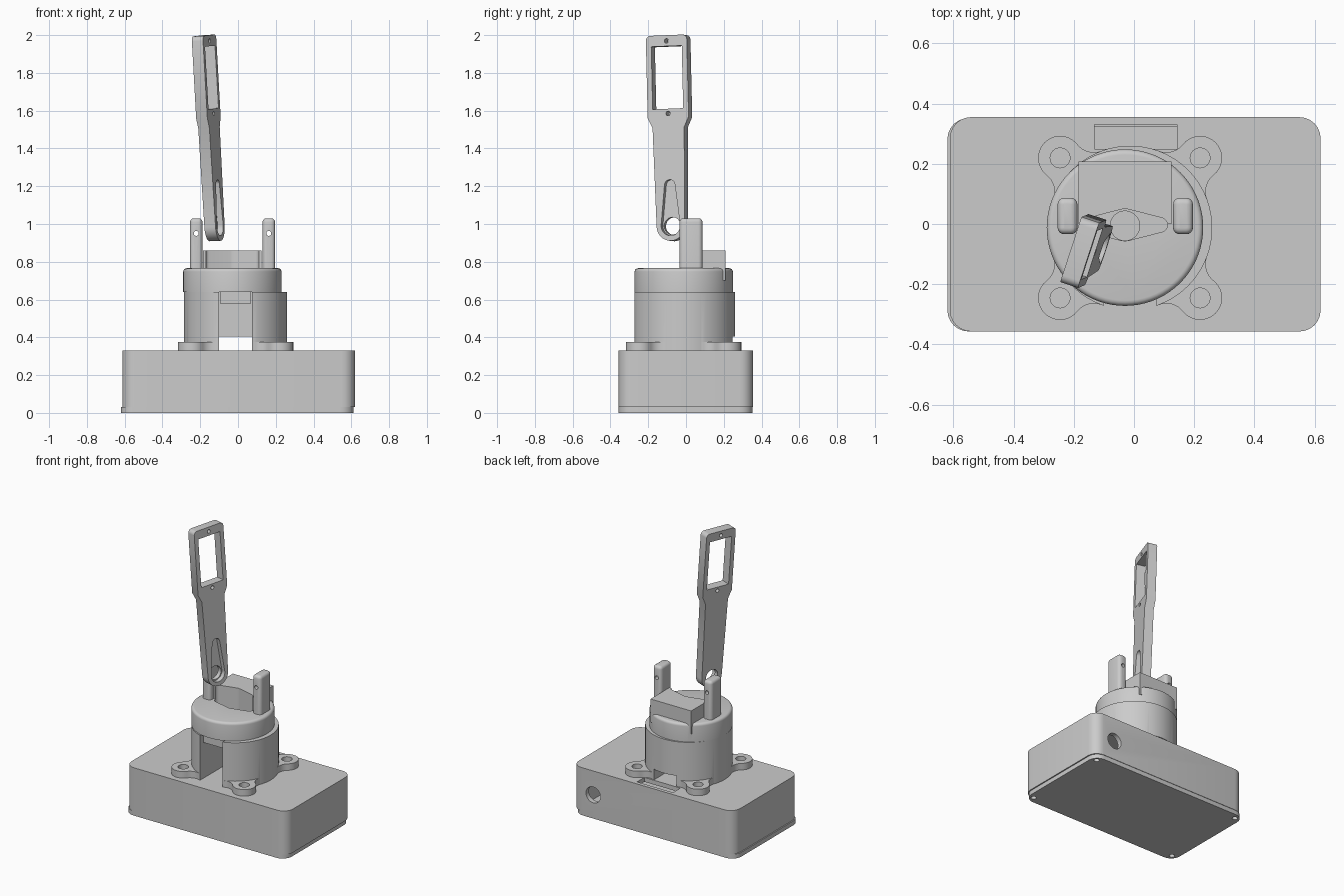
import bpy, bmesh
from math import sin, cos, radians, acos, sqrt, atan2, pi
from mathutils import Matrix, Vector

if "Cube" in bpy.data.objects:
    bpy.data.objects.remove(bpy.data.objects["Cube"])


def arc(cx, cy, r, a0, a1, n=12):
    """Points on an arc, angles in degrees."""
    return [(cx + r * cos(radians(a0 + (a1 - a0) * i / n)),
             cy + r * sin(radians(a0 + (a1 - a0) * i / n))) for i in range(n + 1)]


def circle(cx, cy, r, n=32):
    return arc(cx, cy, r, 0, 360, n)[:-1]


def rect(x0, x1, y0, y1, r=0.0, n=6):
    if r == 0:
        return [(x0, y0), (x1, y0), (x1, y1), (x0, y1)]
    return (arc(x1 - r, y1 - r, r, 0, 90, n) + arc(x0 + r, y1 - r, r, 90, 180, n)
            + arc(x0 + r, y0 + r, r, 180, 270, n) + arc(x1 - r, y0 + r, r, 270, 360, n))


def taper(r0, r1, length):
    """Half of a two-circle slot pointing along +y: upper round then lower round."""
    a = 90 - math_deg(acos((r0 - r1) / length))
    return arc(0, length, r1, a, 180 - a) + arc(0, 0, r0, 180 - a, 360 + a, 24)


def math_deg(a):
    return a * 180 / pi


def prism(name, pts, z0, z1, bevel=0.0, mat=None):
    bm = bmesh.new()
    face = bm.faces.new([bm.verts.new((x, y, z0)) for x, y in pts])
    ext = bmesh.ops.extrude_face_region(bm, geom=[face])
    bmesh.ops.translate(bm, vec=(0, 0, z1 - z0),
                        verts=[v for v in ext['geom'] if isinstance(v, bmesh.types.BMVert)])
    if bevel:
        top = [e for e in bm.edges if all(abs(v.co.z - z1) < 1e-6 for v in e.verts)]
        bmesh.ops.bevel(bm, geom=top, offset=bevel, segments=4, profile=0.5, affect='EDGES')
    bmesh.ops.recalc_face_normals(bm, faces=bm.faces)
    if mat:
        bm.transform(mat)
    me = bpy.data.meshes.new(name)
    bm.to_mesh(me)
    bm.free()
    ob = bpy.data.objects.new(name, me)
    bpy.context.collection.objects.link(ob)
    return ob


def combine(ob, others, op='DIFFERENCE'):
    """Apply booleans one after another and discard the helper objects."""
    for other in others:
        m = ob.modifiers.new('bool', 'BOOLEAN')
        m.operation, m.object, m.solver = op, other, 'EXACT'
        dg = bpy.context.evaluated_depsgraph_get()
        dg.update()
        me = bpy.data.meshes.new_from_object(ob.evaluated_get(dg))
        ob.modifiers.clear()
        ob.data = me
        bpy.data.objects.remove(other)
    return ob


def cutter(pts, z0, z1, mat=None):
    ob = prism('cutter', pts, z0, z1, mat=mat)
    ob.hide_render = True
    return ob


# prism axis turned to run along +y (profile given as x, z; depth runs -y)
along_y = Matrix.Rotation(pi / 2, 4, 'X')

# hollow box with cable slot and a round socket hole in the back
box = prism('box', rect(-0.612, 0.62, -0.357, 0.355, 0.07), 0.03, 0.33)
combine(box, [cutter(rect(-0.58, 0.588, -0.325, 0.323, 0.045), 0.0, 0.30),
              cutter(rect(-0.132, 0.143, 0.25, 0.33), 0.2, 0.4),
              cutter(circle(0.46, 0.165, 0.055), -0.45, -0.25, along_y)])

# bottom lid with screw holes
lid = prism('bottom_lid', rect(-0.62, 0.612, -0.357, 0.352, 0.07), 0.0, 0.03)
corners = [(sx * 0.575 - 0.002, sy * 0.312) for sx in (-1, 1) for sy in (-1, 1)]
combine(lid, [cutter(circle(x, y, 0.018, 20), -0.1, 0.1) for x, y in corners])

# cup with four screw ears joined by concave fillets
C = -0.013
R, ear_r, fil, d = 0.273, 0.073, 0.07, 0.329
A, B = R + fil, ear_r + fil
fx = (A * A - B * B + d * d) / (2 * d)
fy = sqrt(A * A - fx * fx)
a_ear = math_deg(atan2(fy, fx - d))
a_cup = math_deg(atan2(fy, fx))
one_ear = (arc(fx, -fy, fil, 180 - a_cup, 180 - a_ear, 8)[:-1] + arc(d, 0, ear_r, -a_ear, a_ear, 20)
           + arc(fx, fy, fil, a_ear - 180, a_cup - 180, 8)[1:])
flange, ears = [], []
for k in range(4):
    a = radians(45 + 90 * k)
    flange += [(C + x * cos(a) - y * sin(a), C + x * sin(a) + y * cos(a)) for x, y in one_ear]
    ears.append((C + d * cos(a), C + d * sin(a)))
cup = prism('cup', circle(C, C, R, 72), 0.33, 0.64)
combine(cup, [prism('flange', flange, 0.33, 0.375)], 'UNION')
combine(cup, [cutter(circle(x, y, 0.033, 24), 0.3, 0.5) for x, y in ears]
        + [cutter(rect(-0.1, 0.073, -0.4, 0.2), 0.3, 0.7),      # motor pocket
           cutter(rect(-0.1, 0.073, 0.15, 0.4), 0.3, 0.405)])   # cable exit

# turning cap with plug, raised block and horn-shaped recess
cap = prism('cap', circle(-0.03, -0.012, 0.26, 72), 0.641, 0.766, bevel=0.018)
plug = prism('plug', rect(-0.095, 0.068, -0.24, 0.19), 0.58, 0.66)
block = prism('block', rect(-0.185, 0.125, 0.0, 0.208), 0.70, 0.86)
combine(cap, [plug, block], 'UNION')
horn = taper(0.053, 0.024, 0.117)
horn_cuts = [cutter(horn, 0.70, 0.95,
                    Matrix.Translation((-0.03, -0.003, 0)) @ Matrix.Rotation(s * pi / 2, 4, 'Z'))
             for s in (-1, 1)]
combine(cap, horn_cuts + [cutter(circle(-0.03, -0.006, 0.049), 0.5, 0.8)])

# two uprights with pin holes
posts = []
for name, x in (('left_post', -0.221), ('right_post', 0.163)):
    post = prism(name, rect(x - 0.033, x + 0.033, -0.034, 0.087, 0.022, 4), 0.70, 1.03, bevel=0.02)
    posts.append(combine(post, [cutter(circle(x, 0.95, 0.013, 16), -0.3, 0.3, along_y)]))

# leaning arm: local x = width, y = length, z = thickness
bottom, top = Vector((-0.12, -0.07, 0.91)), Vector((-0.181, -0.095, 2.0))
u = (top - bottom).normalized()
n = Vector((0.95, -0.31, 0))
n = (n - u * n.dot(u)).normalized()
w = u.cross(n)
M = Matrix((w, u, n)).transposed().to_4x4()
M.translation = bottom
T = 0.031
side = [(0.088, 0.60), (0.114, 0.655)]
outline = (arc(0, 0.078, 0.078, 180, 360, 20) + side + arc(0.089, 1.065, 0.025, 0, 90, 6)
           + arc(-0.089, 1.065, 0.025, 90, 180, 6) + [(-x, y) for x, y in reversed(side)])
arm = prism('arm', outline, -T, T, mat=M)
recess = [(x, y + 0.08) for x, y in taper(0.053, 0.029, 0.215)]
combine(arm, [cutter(rect(-0.085, 0.085, 0.70, 1.032), -0.1, 0.1, M),
              cutter(recess, 0.0, 0.1, M),
              cutter(circle(0, 0.08, 0.046), -0.1, 0.1, M)]
        + [cutter(circle(0, s, 0.012, 16), -0.1, 0.1, M) for s in (0.675, 1.06)])

# smooth the rounded sides, keep edges crisp
for ob in [box, lid, cup, cap, arm] + posts:
    bpy.ops.object.select_all(action='DESELECT')
    ob.select_set(True)
    bpy.context.view_layer.objects.active = ob
    bpy.ops.object.shade_smooth_by_angle(angle=radians(30))
